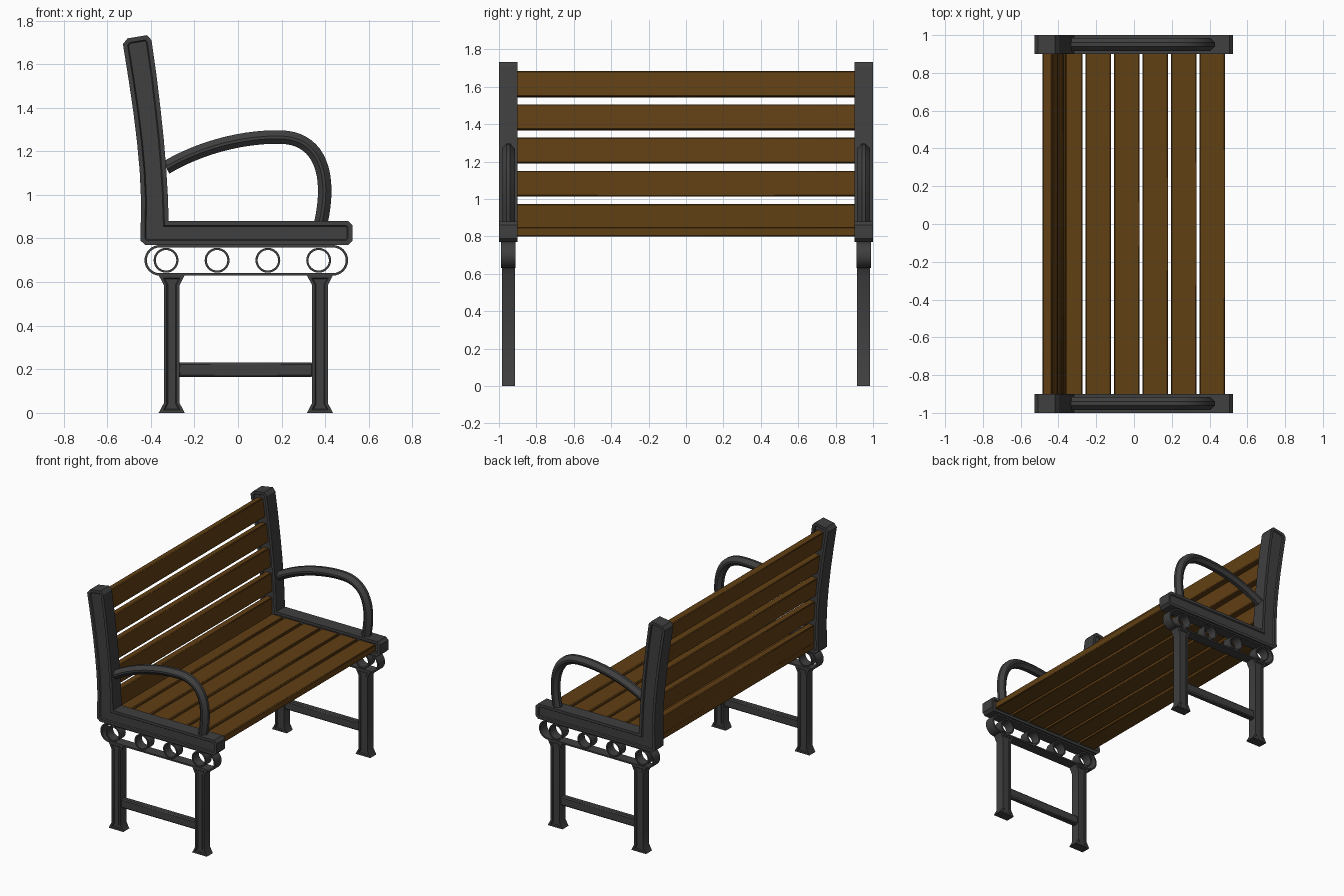
import bpy, bmesh, math
from mathutils import Vector
from mathutils.geometry import interpolate_bezier

if "Cube" in bpy.data.objects:
    bpy.data.objects.remove(bpy.data.objects["Cube"])

SIDE = 0.95  # y of the cast-iron end frames


def material(name, color):
    m = bpy.data.materials.new(name)
    m.diffuse_color = color
    m.use_nodes = True
    m.node_tree.nodes["Principled BSDF"].inputs["Base Color"].default_value = m.diffuse_color
    return m


IRON = material("dark_iron", (0.05, 0.05, 0.05, 1))
WOOD = material("brown_wood", (0.12, 0.05, 0.007, 1))


def finish(name, bm, mat, mirror=False, bevel=0, smooth=30):
    bmesh.ops.remove_doubles(bm, verts=bm.verts, dist=1e-5)
    bmesh.ops.recalc_face_normals(bm, faces=bm.faces)
    me = bpy.data.meshes.new(name)
    bm.to_mesh(me)
    bm.free()
    me.materials.append(mat)
    ob = bpy.data.objects.new(name, me)
    bpy.context.collection.objects.link(ob)
    if bevel:
        b = ob.modifiers.new("bevel", 'BEVEL')
        b.width, b.segments = bevel, 1
    if mirror:
        m = ob.modifiers.new("mirror", 'MIRROR')
        m.use_axis = (False, True, False)
    bpy.ops.object.select_all(action='DESELECT')
    ob.select_set(True)
    bpy.context.view_layer.objects.active = ob
    bpy.ops.object.shade_smooth_by_angle(angle=math.radians(smooth))
    return ob


def panel(name, profile, width, rim, depth):
    """Extruded xz profile with a recessed panel on both sides."""
    bm = bmesh.new()
    y0, y1 = SIDE - width / 2, SIDE + width / 2
    a = [bm.verts.new((x, y0, z)) for x, z in profile]
    b = [bm.verts.new((x, y1, z)) for x, z in profile]
    caps = [bm.faces.new(a), bm.faces.new(b[::-1])]
    n = len(a)
    for i in range(n):
        j = (i + 1) % n
        bm.faces.new((a[i], b[i], b[j], a[j]))
    bmesh.ops.recalc_face_normals(bm, faces=bm.faces)
    bmesh.ops.inset_region(bm, faces=caps, thickness=rim, use_even_offset=True)
    bmesh.ops.inset_region(bm, faces=caps, thickness=0.005, depth=-depth, use_even_offset=True)
    return finish(name, bm, IRON, mirror=True)


def band(name, cx, cz, half, r, thick, width):
    """Flat hoop: a stadium outline, or a circle when half is 0."""
    def outline(rad):
        pts = []
        for k, sx in enumerate((1, -1)):
            for i in range(17):
                t = -math.pi / 2 + math.pi * (k + i / 16)
                pts.append((cx + sx * half + rad * math.cos(t), cz + rad * math.sin(t)))
        return pts if half else pts[:16] + pts[17:33]
    bm = bmesh.new()
    loops = [[bm.verts.new((x, SIDE + s * width / 2, z)) for x, z in outline(rad)]
             for rad, s in ((r, -1), (r, 1), (r - thick, 1), (r - thick, -1))]
    n = len(loops[0])
    for k in range(4):
        p, q = loops[k], loops[(k + 1) % 4]
        for i in range(n):
            j = (i + 1) % n
            bm.faces.new((p[i], p[j], q[j], q[i]))
    finish(name, bm, IRON, mirror=True)


def box(name, center, size, mat, tilt=0, mirror=False, bevel=0.005):
    bm = bmesh.new()
    bmesh.ops.create_cube(bm, size=1)
    for v in bm.verts:
        v.co = Vector(v.co[i] * size[i] for i in range(3))
        x, z = v.co.x, v.co.z
        v.co.x = x * math.cos(tilt) + z * math.sin(tilt)
        v.co.z = z * math.cos(tilt) - x * math.sin(tilt)
        v.co += Vector(center)
    return finish(name, bm, mat, mirror, bevel)


# L-shaped end frames: curved back post and seat rail in one casting
panel("end_frame", [
    (-0.425, 0.77), (0.505, 0.77), (0.525, 0.79), (0.525, 0.86), (0.505, 0.88),
    (-0.318, 0.88), (-0.322, 1.0), (-0.33, 1.13), (-0.341, 1.26), (-0.356, 1.4),
    (-0.374, 1.55), (-0.397, 1.71), (-0.417, 1.733), (-0.507, 1.718), (-0.528, 1.692),
    (-0.502, 1.53), (-0.48, 1.38), (-0.463, 1.24), (-0.451, 1.11), (-0.445, 0.98),
    (-0.447, 0.79)], 0.1, 0.02, 0.008)

# Ornamental apron: long hoop holding four rings
band("apron_hoop", 0.038, 0.70, 0.397, 0.07, 0.011, 0.076)
for i, x in enumerate((-0.33, -0.096, 0.137, 0.37)):
    band(f"apron_ring_{i + 1}", x, 0.70, 0, 0.057, 0.01, 0.07)

# Legs with flared feet and tops
for name, x in (("rear_leg", -0.304), ("front_leg", 0.376)):
    half = [(0.06, 0), (0.036, 0.045), (0.036, 0.585), (0.06, 0.632)]
    panel(name, [(x + w, z) for w, z in half] + [(x - w, z) for w, z in half[::-1]],
          0.07, 0.013, 0.006)

# Stretchers between the legs
box("leg_stretcher", (0.035, SIDE, 0.198), (0.62, 0.045, 0.066), IRON, mirror=True, bevel=0.008)

# Armrests: faceted section swept along a curve
v = [Vector((x, 0, z)) for x, z in (
    (-0.33, 1.125), (-0.17, 1.22), (0.03, 1.27), (0.2, 1.265),
    (0.36, 1.26), (0.435, 1.12), (0.38, 0.87))]
path = interpolate_bezier(*v[:4], 14)[:-1] + interpolate_bezier(*v[3:], 18)
section = [(0.01, 0.031), (0.035, 0.005), (0.035, -0.008), (0.015, -0.031)]
section += [(-a, b) for a, b in section[::-1]]
bm = bmesh.new()
rings = []
for i, p in enumerate(path):
    t = (path[min(i + 1, len(path) - 1)] - path[max(i - 1, 0)]).normalized()
    up = Vector((-t.z, 0, t.x))
    rings.append([bm.verts.new(p + up * b + Vector((0, SIDE + a, 0))) for a, b in section])
for p, q in zip(rings, rings[1:]):
    for i in range(8):
        j = (i + 1) % 8
        bm.faces.new((p[i], p[j], q[j], q[i]))
bm.faces.new(rings[0])
bm.faces.new(rings[-1])
finish("armrest", bm, IRON, mirror=True)

# Seat slats
for i in range(6):
    box(f"seat_slat_{i + 1}", (0.415 - 0.151 * i, 0, 0.825), (0.135, 1.83, 0.05), WOOD)

# Back slats following the lean of the posts
for i, (x, tilt) in enumerate(((-0.382, 0.0), (-0.386, 0.05), (-0.401, 0.1),
                               (-0.422, 0.13), (-0.449, 0.15))):
    box(f"back_slat_{i + 1}", (x, 0, 0.905 + 0.177 * i), (0.05, 1.83, 0.136), WOOD, tilt=-tilt)
